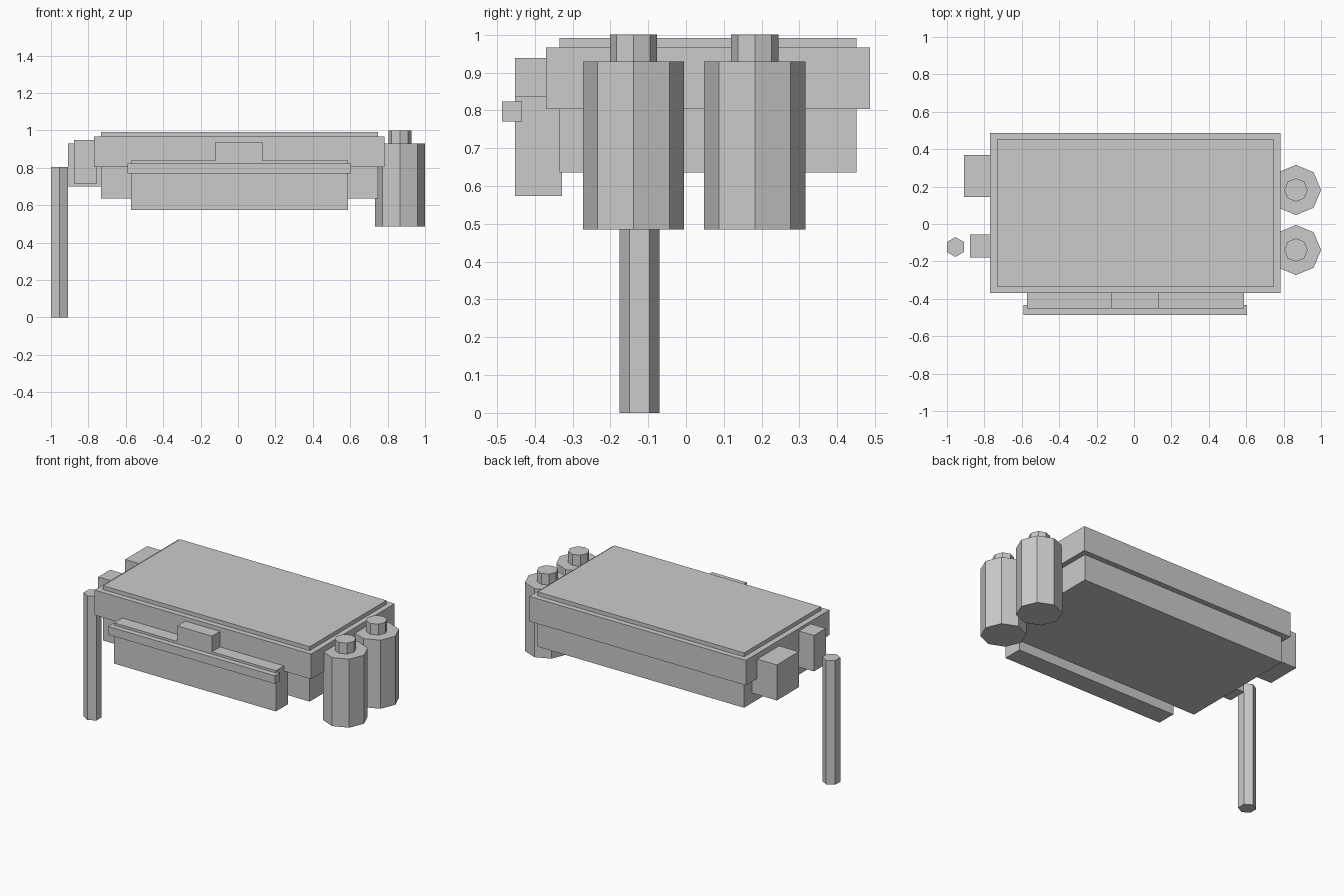
import bpy, bmesh, math
from mathutils import Matrix

if "Cube" in bpy.data.objects:
    bpy.data.objects.remove(bpy.data.objects["Cube"])

grey = bpy.data.materials.new("plain grey")
grey.diffuse_color = (0.6, 0.6, 0.6, 1)
grey.use_nodes = True
grey.node_tree.nodes["Principled BSDF"].inputs["Base Color"].default_value = grey.diffuse_color


def finish(name, bm):
    mesh = bpy.data.meshes.new(name)
    bm.to_mesh(mesh)
    bm.free()
    mesh.materials.append(grey)
    obj = bpy.data.objects.new(name, mesh)
    bpy.context.collection.objects.link(obj)
    return obj


def box(name, x, y, z):
    """Box given by its (min, max) range on each axis."""
    bm = bmesh.new()
    size = [r[1] - r[0] for r in (x, y, z)]
    mid = [(r[0] + r[1]) / 2 for r in (x, y, z)]
    m = Matrix.Translation(mid) @ Matrix.Diagonal((*size, 1))
    bmesh.ops.create_cube(bm, size=1, matrix=m)
    return finish(name, bm)


def prism(name, x, y, z, radius, sides, turn=0.0):
    """Upright flat-sided prism; turn is the angle of its first corner."""
    bm = bmesh.new()
    ring = [bm.verts.new((x + radius * math.cos(turn + i * math.tau / sides),
                          y + radius * math.sin(turn + i * math.tau / sides), z[0]))
            for i in range(sides)]
    base = bm.faces.new(ring)
    out = bmesh.ops.extrude_face_region(bm, geom=[base])
    top = [v for v in out["geom"] if isinstance(v, bmesh.types.BMVert)]
    bmesh.ops.translate(bm, verts=top, vec=(0, 0, z[1] - z[0]))
    bmesh.ops.recalc_face_normals(bm, faces=bm.faces)
    return finish(name, bm)


# Main body: core block with a wider collar around its upper half
box("body_core", (-0.732, 0.748), (-0.335, 0.451), (0.636, 0.991))
box("body_collar", (-0.769, 0.782), (-0.37, 0.486), (0.804, 0.966))

# Front panel with its raised tab and handle rail
box("front_panel", (-0.571, 0.588), (-0.452, -0.328), (0.574, 0.838))
box("front_tab", (-0.119, 0.13), (-0.452, -0.33), (0.838, 0.939))
box("front_rail", (-0.59, 0.605), (-0.487, -0.434), (0.77, 0.823))

# Blocks on the left side
box("left_rear_block", (-0.91, -0.73), (0.145, 0.37), (0.70, 0.93))
box("left_front_block", (-0.877, -0.754), (-0.178, -0.057), (0.716, 0.949))

# Free-standing hexagonal pole
prism("pole", -0.955, -0.123, (0, 0.804), 0.053, 6, math.pi / 2)

# Pair of octagonal canisters with necks
for label, y in (("front", -0.139), ("rear", 0.182)):
    prism(label + "_canister", 0.866, y, (0.485, 0.929), 0.134, 8)
    prism(label + "_canister_neck", 0.866, y, (0.929, 1.0), 0.0625, 8)
